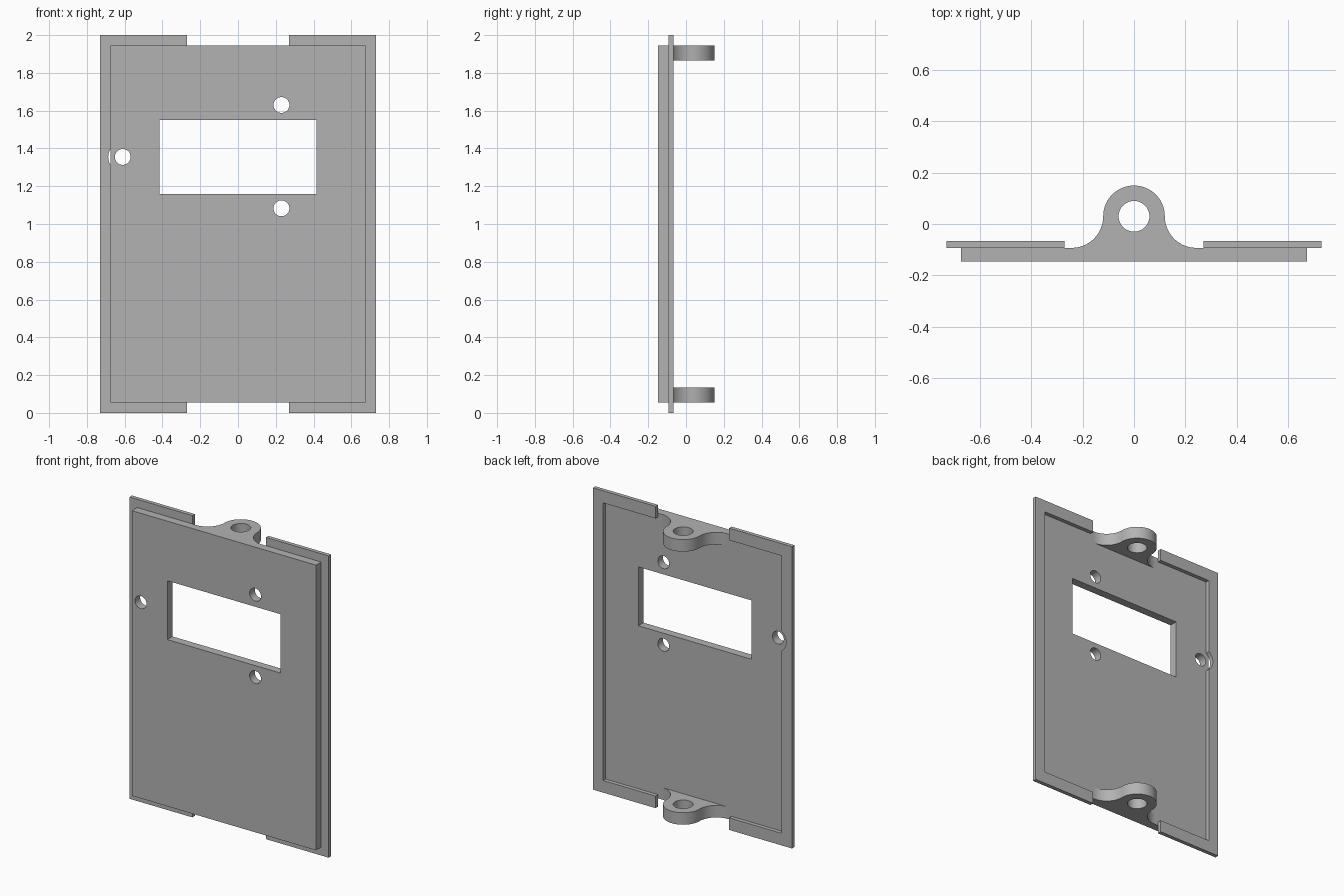
import bpy, bmesh
from math import pi, cos, sin, acos
from mathutils import Matrix

cube = bpy.data.objects.get("Cube")
if cube:
    bpy.data.objects.remove(cube, do_unlink=True)

grey = bpy.data.materials.new("plain grey")
grey.use_nodes = True
colour = (0.45, 0.45, 0.45, 1)
grey.diffuse_color = colour
grey.node_tree.nodes["Principled BSDF"].inputs["Base Color"].default_value = colour


def arc(cx, cy, r, start, end, steps=24):
    return [(cx + r * cos(start + (end - start) * i / steps),
             cy + r * sin(start + (end - start) * i / steps)) for i in range(steps + 1)]


def circle(cx, cy, r):
    return arc(cx, cy, r, 0, 2 * pi, 48)[:-1]


def rect(x0, y0, x1, y1):
    return [(x0, y0), (x1, y0), (x1, y1), (x0, y1)]


def slab(name, loops, low, high, upright):
    """Extrude an outline with holes along z, or along y when upright."""
    curve = bpy.data.curves.new(name, "CURVE")
    curve.dimensions = "2D"
    curve.fill_mode = "BOTH"
    curve.extrude = (high - low) / 2
    for loop in loops:
        spline = curve.splines.new("POLY")
        spline.points.add(len(loop) - 1)
        for point, (u, v) in zip(spline.points, loop):
            point.co = (u, v, 0, 1)
        spline.use_cyclic_u = True
    source = bpy.data.objects.new(name + " outline", curve)
    bpy.context.collection.objects.link(source)
    graph = bpy.context.evaluated_depsgraph_get()
    mesh = bpy.data.meshes.new_from_object(source.evaluated_get(graph))
    bpy.data.objects.remove(source, do_unlink=True)
    bpy.data.curves.remove(curve)

    # weld caps to walls and place the slab
    bm = bmesh.new()
    bm.from_mesh(mesh)
    bmesh.ops.remove_doubles(bm, verts=bm.verts, dist=0.0001)
    mid = (low + high) / 2
    if upright:
        bm.transform(Matrix.Translation((0, mid, 0)) @ Matrix.Rotation(pi / 2, 4, "X"))
    else:
        bm.transform(Matrix.Translation((0, 0, mid)))
    bmesh.ops.recalc_face_normals(bm, faces=bm.faces)
    bm.to_mesh(mesh)
    bm.free()
    mesh.materials.clear()
    mesh.materials.append(grey)
    obj = bpy.data.objects.new(name, mesh)
    bpy.context.collection.objects.link(obj)
    bpy.ops.object.select_all(action="DESELECT")
    obj.select_set(True)
    bpy.context.view_layer.objects.active = obj
    bpy.ops.object.shade_smooth_by_angle(angle=pi / 6)
    return obj


FRONT, STEP, BACK = -0.147, -0.093, -0.067
SIDE_HOLE = (-0.61, 1.355)

# Front plate with window and screw holes
holes = [circle(x, z, 0.042) for x, z in (SIDE_HOLE, (0.23, 1.63), (0.23, 1.083))]
slab("front_plate", [rect(-0.675, 0.055, 0.675, 1.945),
                     rect(-0.415, 1.16, 0.415, 1.55)] + holes, FRONT, STEP, True)

# Rear rim: two C-shaped halves, one relieved around the side hole
inner, outer, gap, bar = 0.655, 0.73, 0.27, 0.08
for side, name in ((1, "left_rim"), (-1, "right_rim")):
    outline = [(gap, 0), (outer, 0), (outer, 2), (gap, 2),
               (gap, 2 - bar), (inner, 2 - bar), (inner, bar), (gap, bar)]
    outline = [(side * x, z) for x, z in outline]
    if side < 0:
        r = 0.077
        half = acos((inner + SIDE_HOLE[0]) / r)
        outline[6:6] = arc(*SIDE_HOLE, r, pi - half, pi + half)
    slab(name, [outline], STEP, BACK, True)

# Hinge lugs: round eye blended into the plate by fillets
eye_y, eye_r = 0.03, 0.12
fillet = eye_y - STEP
lug = (arc(eye_r + fillet, eye_y, fillet, 1.5 * pi, pi)
       + arc(0, eye_y, eye_r, 0, pi, 40)[1:]
       + arc(-eye_r - fillet, eye_y, fillet, 0, -pi / 2)[1:])
for name, z in (("lower_lug", 0.055), ("upper_lug", 1.865)):
    slab(name, [lug, circle(0, eye_y, 0.06)], z, z + 0.08, False)
